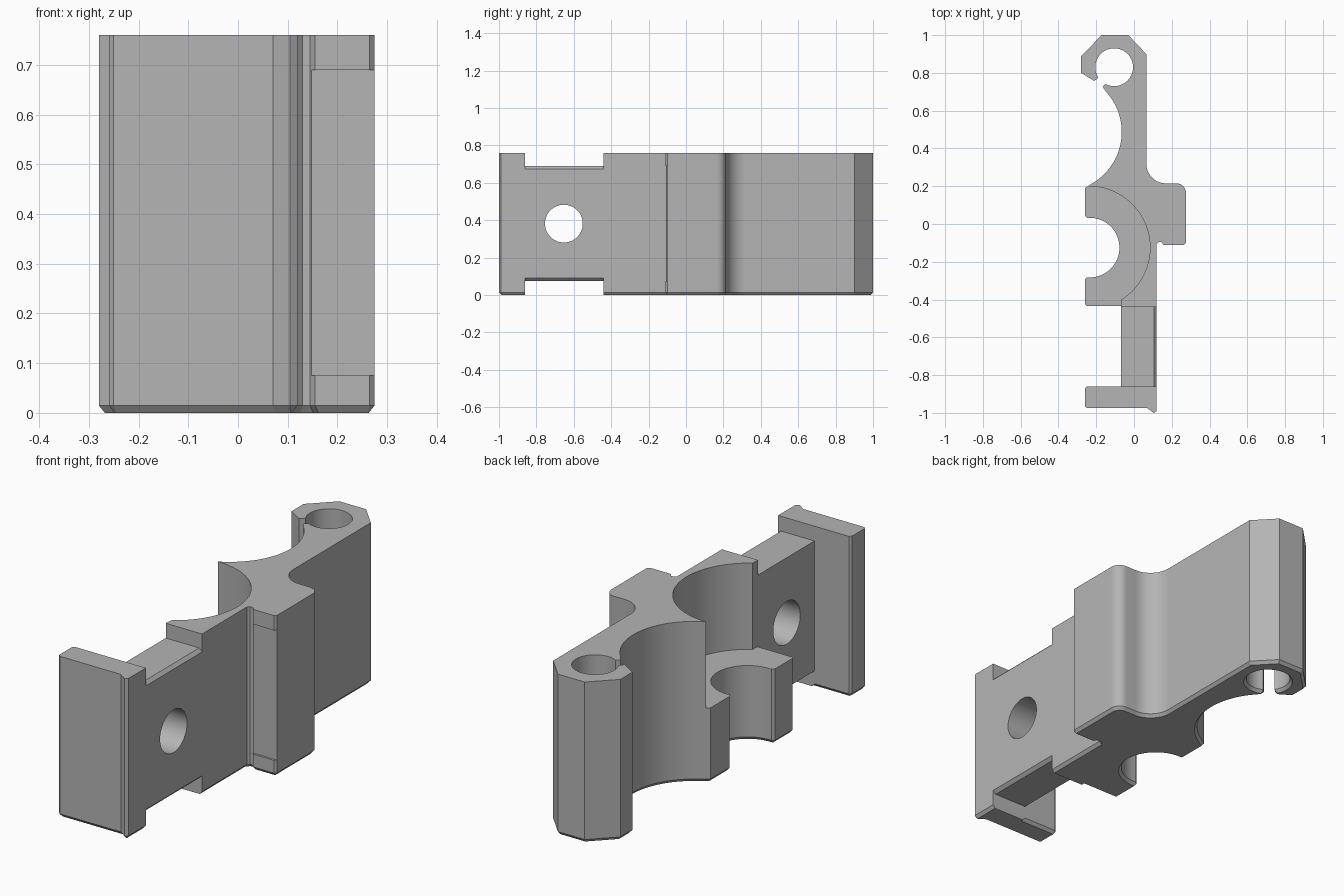
import bpy, bmesh, math
from mathutils import Vector, Matrix

cube = bpy.data.objects.get("Cube")
if cube:
    bpy.data.objects.remove(cube, do_unlink=True)

HEIGHT = 0.76
CHAMFER = 0.012

grey = bpy.data.materials.new("plain grey")
grey.use_nodes = True
grey.diffuse_color = (0.46, 0.46, 0.46, 1)
grey.node_tree.nodes["Principled BSDF"].inputs["Base Color"].default_value = grey.diffuse_color


def arc(cx, cy, r, a0, a1, n):
    """Points along an arc, angles in degrees."""
    angles = [math.radians(a0 + (a1 - a0) * i / n) for i in range(n + 1)]
    return [(cx + r * math.cos(a), cy + r * math.sin(a)) for a in angles]


def inward(points, dist):
    """Mitred inward offset of a counter-clockwise outline."""
    pts = [Vector(p) for p in points]
    result = []
    for i, p in enumerate(pts):
        d0 = (p - pts[i - 1]).normalized()
        d1 = (pts[(i + 1) % len(pts)] - p).normalized()
        n0, n1 = Vector((-d0.y, d0.x)), Vector((-d1.y, d1.x))
        result.append(p + (n0 + n1) * dist / (1 + n0.dot(n1)))
    return result


def loft(name, rings):
    """Solid through a stack of equal-length rings of 3D points."""
    bm = bmesh.new()
    loops = [[bm.verts.new(p) for p in ring] for ring in rings]
    count = len(loops[0])
    for low, high in zip(loops, loops[1:]):
        for i in range(count):
            j = (i + 1) % count
            bm.faces.new((low[i], low[j], high[j], high[i]))
    bm.faces.new(loops[0][::-1])
    bm.faces.new(loops[-1])
    bmesh.ops.recalc_face_normals(bm, faces=bm.faces)
    mesh = bpy.data.meshes.new(name)
    bm.to_mesh(mesh)
    bm.free()
    obj = bpy.data.objects.new(name, mesh)
    bpy.context.collection.objects.link(obj)
    obj.data.materials.append(grey)
    return obj


def prism_z(name, outline, z0, z1):
    return loft(name, [[(x, y, z) for x, y in outline] for z in (z0, z1)])


def prism_y(name, outline, y0, y1):
    return loft(name, [[(x, y, z) for x, z in outline] for y in (y0, y1)])


def prism_x(name, outline, x0, x1):
    return loft(name, [[(x, y, z) for y, z in outline] for x in (x0, x1)])


def cut(target, cutter):
    cutter.hide_render = True
    mod = target.modifiers.new("cut", "BOOLEAN")
    mod.operation = "DIFFERENCE"
    mod.solver = "EXACT"
    mod.object = cutter
    bpy.context.view_layer.objects.active = target
    bpy.ops.object.modifier_apply(modifier=mod.name)
    bpy.data.objects.remove(cutter, do_unlink=True)


# Plan outline, counter-clockwise from the front foot
outline = [(-0.25, -0.975), (0.07, -0.975), (0.105, -1.0), (0.12, -0.99)]
# side tab with a relief groove, rounded corner and fillet to the arm
outline += [(0.12, -0.105), (0.13, -0.095), (0.145, -0.095), (0.155, -0.11)]
outline += [(0.265, -0.11), (0.275, -0.10)]
outline += arc(0.225, 0.165, 0.05, 0, 90, 8)
outline += arc(0.17, 0.32, 0.105, 270, 180, 12)
# angular head with an open round socket
outline += [(0.065, 0.90), (-0.03, 1.0), (-0.17, 1.0), (-0.28, 0.89), (-0.28, 0.80), (-0.21, 0.757)]
outline += arc(-0.105, 0.83, 0.10, 213, -117, 44)
outline += [(-0.167, 0.728)]
# large scoop, then the small scoop
outline += arc(-0.38, 0.487, 0.315, 43, -59, 28)
outline += [(-0.26, 0.19), (-0.26, 0.045), (-0.25, 0.033)]
outline += arc(-0.235, -0.125, 0.158, 90, -90, 32)
outline += [(-0.25, -0.283), (-0.26, -0.293), (-0.26, -0.425), (-0.25, -0.435)]
# recessed bar and front foot
outline += [(-0.07, -0.435), (-0.07, -0.86), (-0.25, -0.86), (-0.26, -0.87), (-0.26, -0.965)]

base_ring = inward(outline, CHAMFER)
clip = loft("clip_body", [
    [(p.x, p.y, 0) for p in base_ring],
    [(x, y, 0.015) for x, y in outline],
    [(x, y, HEIGHT) for x, y in outline],
])

# Upper pocket leaving a low ledge
pocket = arc(-0.24, -0.125, 0.325, -58, 90, 40) + [(-0.4, 0.2), (-0.4, -0.5), (-0.07, -0.5)]
# keep the bar and foot clear of the pocket
pocket = [(x, max(y, -0.445)) for x, y in pocket]
cut(clip, prism_z("pocket_cutter", pocket, 0.352, 1))

# Notches above and below the bar, bevelled on the outer edge
notch = [(-0.5, 0.69), (0.105, 0.69), (0.12, 0.675), (0.5, 0.675), (0.5, 1), (-0.5, 1)]
cut(clip, prism_y("top_notch_cutter", notch, -0.86, -0.44))
cut(clip, prism_y("bottom_notch_cutter", [(x, 0.765 - z) for x, z in notch], -0.86, -0.44))

# Round hole through the bar
cut(clip, prism_x("hole_cutter", arc(-0.653, 0.382, 0.101, 0, 352.5, 47), -0.5, 0.5))

# Shallow recess on the front of the tab
recess = [(0.142, -0.2), (0.4, -0.2), (0.4, -0.1), (0.142, -0.1)]
cut(clip, prism_z("recess_cutter", recess, 0.075, 0.69))

# Smooth curves, sharp edges
bpy.ops.object.select_all(action="DESELECT")
clip.select_set(True)
bpy.context.view_layer.objects.active = clip
bpy.ops.object.shade_smooth_by_angle(angle=math.radians(25))
